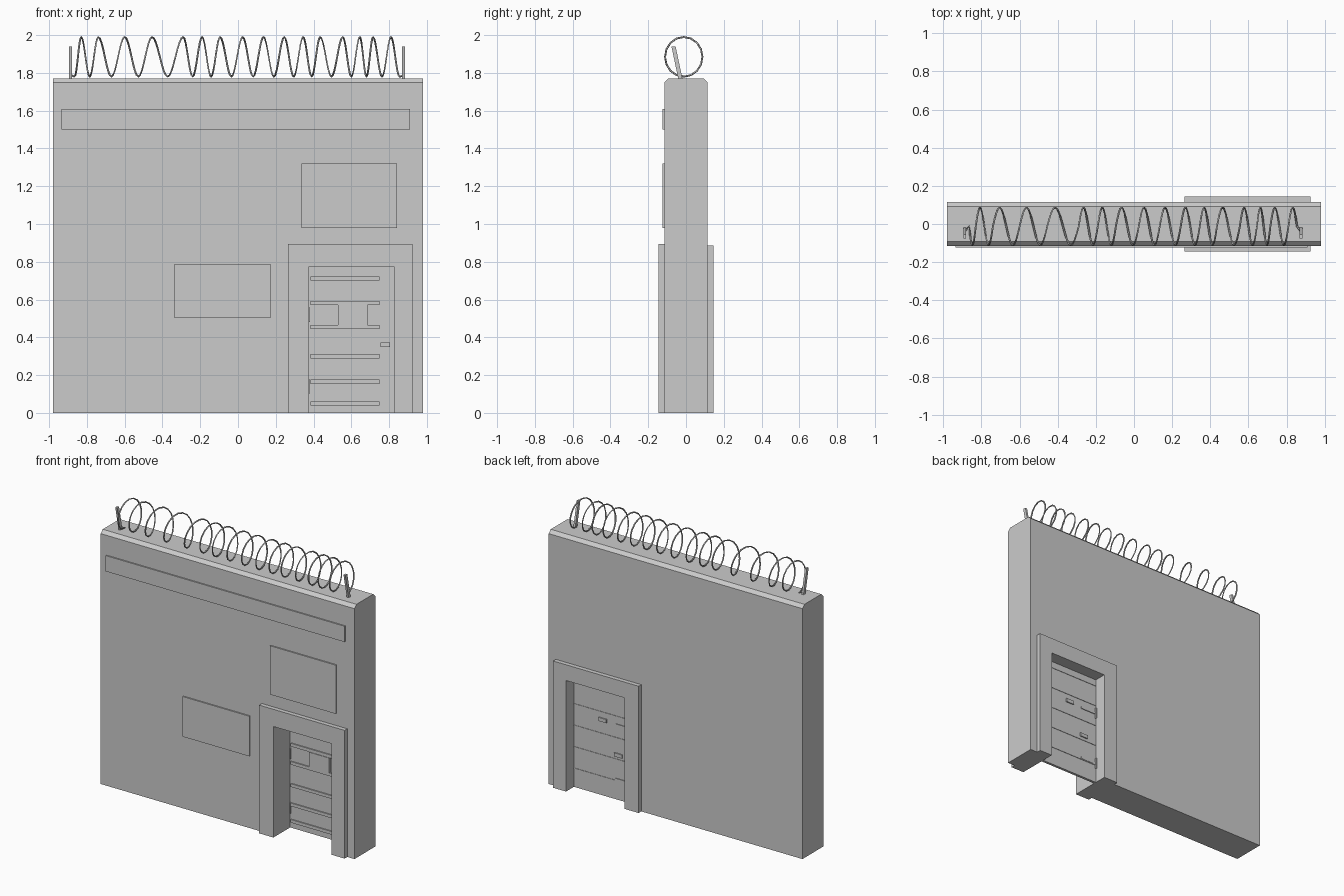
import bpy, bmesh, math
from mathutils import Vector

cube = bpy.data.objects.get("Cube")
if cube:
    bpy.data.objects.remove(cube, do_unlink=True)

grey = bpy.data.materials.new("plain_grey")
grey.use_nodes = True
colour = (0.6, 0.6, 0.6, 1)
grey.diffuse_color = colour
grey.node_tree.nodes["Principled BSDF"].inputs["Base Color"].default_value = colour


def add_mesh(name, bm):
    bmesh.ops.recalc_face_normals(bm, faces=bm.faces)
    mesh = bpy.data.meshes.new(name)
    bm.to_mesh(mesh)
    bm.free()
    mesh.materials.append(grey)
    obj = bpy.data.objects.new(name, mesh)
    bpy.context.collection.objects.link(obj)
    return obj


def prism(outline, y0, y1):
    """Extrude an x-z outline from y0 to y1."""
    bm = bmesh.new()
    face = bm.faces.new([bm.verts.new((x, y0, z)) for x, z in outline])
    out = bmesh.ops.extrude_face_region(bm, geom=[face])
    moved = [v for v in out["geom"] if isinstance(v, bmesh.types.BMVert)]
    bmesh.ops.translate(bm, verts=moved, vec=(0, y1 - y0, 0))
    return bm


def arch(x0, x1, top, a, b, door_top):
    """Rectangle with a doorway notch in its bottom edge."""
    return [(x0, 0), (a, 0), (a, door_top), (b, door_top),
            (b, 0), (x1, 0), (x1, top), (x0, top)]


def box(name, x0, x1, y0, y1, z0, z1):
    outline = [(x0, z0), (x1, z0), (x1, z1), (x0, z1)]
    return add_mesh(name, prism(outline, y0, y1))


# Wall with chamfered long top edges
bm = prism(arch(-0.98, 0.98, 1.77, 0.35, 0.85, 0.8), -0.115, 0.115)
rim = [e for e in bm.edges if all(v.co.z > 1.7 for v in e.verts)
       and abs(e.verts[0].co.x - e.verts[1].co.x) > 1]
bmesh.ops.bevel(bm, geom=rim, offset=0.022, segments=1, affect='EDGES')
add_mesh("wall", bm)

# Door surround, front and back halves
add_mesh("front_door_frame",
         prism(arch(0.265, 0.925, 0.895, 0.375, 0.825, 0.775), -0.145, 0))
add_mesh("back_door_frame",
         prism(arch(0.265, 0.925, 0.885, 0.375, 0.825, 0.775), 0, 0.145))

# Flat signs on the front
for name, x0, x1, z0, z1 in [("banner_sign", -0.935, 0.91, 1.5, 1.61),
                             ("upper_sign", 0.335, 0.843, 0.98, 1.32),
                             ("lower_sign", -0.34, 0.175, 0.505, 0.785)]:
    box(name, x0, x1, -0.124, -0.115, z0, z1)

# Door leaf, rails on the front and seams on the back
box("door", 0.375, 0.825, 0.04, 0.058, 0, 0.775)
for i, z in enumerate([0.05, 0.165, 0.3, 0.455, 0.582, 0.712]):
    box(f"door_rail_{i}", 0.385, 0.75, 0.032, 0.04, z - 0.011, z + 0.011)
for i in range(5):
    z = 0.13 + i * 0.15
    box(f"door_seam_{i}", 0.375, 0.825, 0.058, 0.061, z - 0.003, z + 0.003)

# Hatch, latch, handles and hinges
box("door_hatch", 0.53, 0.685, 0.028, 0.04, 0.466, 0.571)
box("front_handle", 0.755, 0.805, 0.02, 0.04, 0.35, 0.372)
box("hatch_latch", 0.57, 0.63, 0.058, 0.066, 0.515, 0.54)
box("back_latch", 0.45, 0.51, 0.058, 0.066, 0.3, 0.325)
for name, z in [("lower", 0.14), ("upper", 0.52)]:
    box(name + "_hinge_knuckle", 0.375, 0.382, 0.03, 0.068, z - 0.038, z + 0.038)
    box(name + "_hinge_strap", 0.38, 0.5, 0.058, 0.063, z - 0.008, z + 0.008)

# Leaning posts at both ends of the wire
for name, x in [("left_post", 0.876), ("right_post", -0.887)]:
    post = box(name, x - 0.007, x + 0.007, -0.04, -0.018, 1.765, 1.94)
    for v in post.data.vertices:
        if v.co.z > 1.9:
            v.co.y -= 0.037

# Coiled wire with uneven spacing, given by the crest of each turn
crests = [-0.9, -0.83, -0.74, -0.6, -0.455, -0.29, -0.19, -0.095, 0.025, 0.135,
          0.245, 0.345, 0.435, 0.555, 0.645, 0.715, 0.81, 0.9]
steps = 16
points = []
for turn, (a, b) in enumerate(zip(crests, crests[1:])):
    for s in range(steps):
        if (turn == 0 and s < 8) or (turn == len(crests) - 2 and s > 8):
            continue
        t = s / steps
        angle = t * math.tau
        points.append(Vector((a + (b - a) * t,
                              -0.012 + 0.099 * math.sin(angle),
                              1.885 + 0.105 * math.cos(angle))))
points.insert(0, Vector((-0.887, -0.04, 1.79)))
points.append(Vector((0.876, -0.04, 1.785)))

curve = bpy.data.curves.new("coiled_wire", 'CURVE')
curve.dimensions = '3D'
curve.bevel_depth = 0.005
curve.bevel_resolution = 0
curve.use_fill_caps = True
spline = curve.splines.new('POLY')
spline.points.add(len(points) - 1)
for p, co in zip(spline.points, points):
    p.co = (*co, 1)
curve.materials.append(grey)
bpy.context.collection.objects.link(bpy.data.objects.new("coiled_wire", curve))
